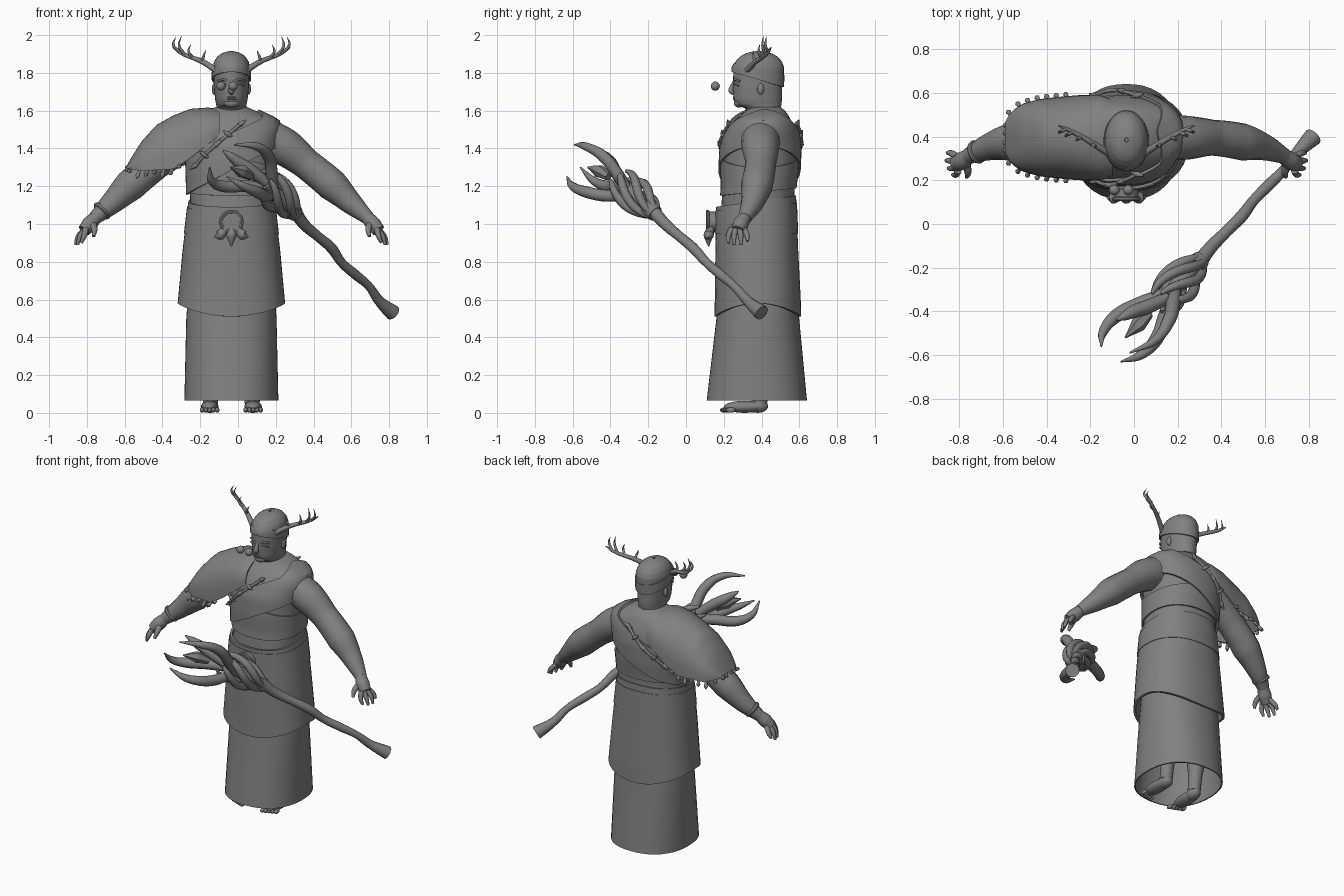
import bpy, bmesh
from math import sin, cos, pi
from mathutils import Vector

cube = bpy.data.objects.get("Cube")
if cube:
    bpy.data.objects.remove(cube, do_unlink=True)

grey = bpy.data.materials.new("stone_grey")
grey.use_nodes = True
grey.diffuse_color = (.22, .22, .22, 1)
grey.node_tree.nodes["Principled BSDF"].inputs["Base Color"].default_value = grey.diffuse_color
MID = -.035          # x of the figure's own centre plane
parts = []


def finish(obj, name):
    obj.name = obj.data.name = name
    obj.data.materials.clear()
    obj.data.materials.append(grey)
    parts.append(obj)
    return obj


def surface(name, point, across, along, closed=True, caps=False, thick=0):
    """Grid of faces from point(u, t); u runs across the section, t along it."""
    bm = bmesh.new()
    columns = across if closed else across + 1
    rows = [[bm.verts.new(point(i / across, j / along)) for i in range(columns)]
            for j in range(along + 1)]
    for low, high in zip(rows, rows[1:]):
        for i in range(across):
            k = (i + 1) % columns
            bm.faces.new((low[i], low[k], high[k], high[i]))
    if caps:
        bm.faces.new(rows[0])
        bm.faces.new(rows[-1])
    bmesh.ops.recalc_face_normals(bm, faces=bm.faces)
    mesh = bpy.data.meshes.new(name)
    bm.to_mesh(mesh)
    bm.free()
    obj = bpy.data.objects.new(name, mesh)
    bpy.context.collection.objects.link(obj)
    if thick:
        mod = obj.modifiers.new("thickness", "SOLIDIFY")
        mod.thickness, mod.offset = thick, 0
    return finish(obj, name)


def tube(name, points, radii, sides=3):
    """Smooth tapering tube through the points."""
    curve = bpy.data.curves.new(name, "CURVE")
    curve.dimensions = "3D"
    curve.bevel_depth, curve.bevel_resolution = 1, sides
    curve.resolution_u, curve.use_fill_caps = 6, True
    spline = curve.splines.new("BEZIER")
    spline.bezier_points.add(len(points) - 1)
    for i, (knot, co) in enumerate(zip(spline.bezier_points, points)):
        knot.co = co
        knot.radius = radii[min(i, len(radii) - 1)]
        knot.handle_left_type = knot.handle_right_type = "AUTO"
    obj = bpy.data.objects.new(name, curve)
    bpy.context.collection.objects.link(obj)
    bpy.ops.object.select_all(action="DESELECT")
    obj.select_set(True)
    bpy.context.view_layer.objects.active = obj
    bpy.ops.object.convert(target="MESH")
    return finish(bpy.context.object, name)


def ball(name, centre, size):
    bpy.ops.mesh.primitive_uv_sphere_add(segments=16, ring_count=10, location=centre)
    bpy.context.object.scale = size
    return finish(bpy.context.object, name)


def table(rows):
    """Linear lookup of the values that follow the first column."""
    def look(key):
        key = min(max(key, rows[0][0]), rows[-1][0])
        for a, b in zip(rows, rows[1:]):
            if key <= b[0]:
                f = (key - a[0]) / (b[0] - a[0])
                return [p + (q - p) * f for p, q in zip(a[1:], b[1:])]
    return look


def around(shape, u, z, grow=0, power=2.3):
    """Point on a body section (rx, ry, centre y) at height z."""
    rx, ry, cy = shape(z)
    a = 2 * pi * u
    soft = (abs(cos(a)) ** power + abs(sin(a)) ** power) ** (-1 / power)
    return Vector((MID + (rx + grow) * cos(a) * soft, cy + (ry + grow) * sin(a) * soft, z))


def shell(name, shape, low, high, grow=0, across=40, along=16, power=2.3, **extra):
    """Band round a body shape; low and high are functions of u."""
    def point(u, t):
        return around(shape, u, low(u) + (high(u) - low(u)) * t, grow, power)
    return surface(name, point, across, along, **extra)


def wave(base, side=0, back=0):
    return lambda u: base + side * cos(2 * pi * u) + back * sin(2 * pi * u)


def both(side, points):
    return [Vector((MID + side * (x - MID), y, z)) for x, y, z in points]


# Skirts, belt and torso
under = table([(.06, .245, .262, .375), (.5, .235, .215, .38), (.7, .22, .2, .38)])
over = table([(.5, .285, .222, .38), (.6, .275, .22, .38), (.85, .252, .212, .375),
              (1.1, .223, .205, .372), (1.17, .213, .2, .375)])
torso = table([(1, .215, .195, .375), (1.2, .22, .19, .385), (1.3, .223, .198, .39), (1.42, .23, .196, .395),
               (1.5, .245, .172, .405), (1.55, .235, .145, .41), (1.59, .15, .115, .42), (1.62, .08, .08, .42)])
shell("underskirt", under, wave(.065), wave(.7), thick=.008)
shell("overskirt", over, lambda u: .51 + .07 * cos(2 * pi * u) ** 2, wave(1.12, back=.03), thick=.015)
shell("belt", over, wave(.95), wave(1.09, back=.02), grow=.006, along=4, thick=.01)
shell("torso", torso, wave(1), wave(1.62), along=28, caps=True)
shell("chest_wrap", torso, wave(1.17, back=.02), wave(1.36, -.06), grow=.006, thick=.01)
shell("shoulder_sash", torso, wave(1.285, .13), wave(1.48, .12), grow=.014, along=10, thick=.014)

# Belt ornament: round buckle, rim and three hanging leaves
bpy.ops.mesh.primitive_cylinder_add(vertices=10, radius=.055, depth=.05,
                                    location=(MID, .135, 1.01), rotation=(pi / 2, 0, 0))
finish(bpy.context.object, "buckle")
bpy.ops.mesh.primitive_torus_add(major_segments=20, minor_segments=8, major_radius=.055, minor_radius=.01,
                                 location=(MID, .115, 1.01), rotation=(pi / 2, 0, 0))
finish(bpy.context.object, "buckle_rim")
for dx, tip in ((-.09, .93), (0, .88), (.09, .93)):
    tube("buckle_leaf", [(MID + dx * .3, .13, .98), (MID + dx * .7, .12, .94), (MID + dx, .12, tip)],
         [.02, .028, .003])

# Head, cap and headband
head = table([(1.54, .095, .095, .42), (1.59, .082, .088, .415), (1.615, .078, .095, .405),
              (1.63, .08, .12, .385), (1.66, .086, .128, .38), (1.72, .092, .13, .378), (1.78, .094, .13, .38),
              (1.83, .092, .13, .382), (1.86, .084, .115, .385), (1.885, .068, .092, .385),
              (1.9, .048, .066, .385), (1.91, .02, .03, .385), (1.913, .004, .005, .385)])
shell("head", head, wave(1.54), wave(1.905), across=32, along=40, power=2, caps=True)
shell("cap", head, wave(1.775, back=-.035), wave(1.913), grow=.004, across=32, along=24, power=2, thick=.006)
shell("headband", head, wave(1.765, back=-.04), wave(1.82, back=-.03), grow=.007,
      across=32, along=4, power=2, thick=.008)
tube("nose", [(MID, .262, 1.765), (MID, .246, 1.73), (MID, .24, 1.705), (MID, .262, 1.69)],
     [.008, .012, .016, .01])
for z in (1.661, 1.671):
    ball("lip", (MID, .258, z), (.024, .01, .006))
ball("chin", (MID, .28, 1.64), (.04, .026, .024))
for side in (-1, 1):
    ball("eyeball", (-.058 + side * .032, .155, 1.73), (.024,) * 3)
    ball("ear", (MID + side * .092, .395, 1.715), (.012, .018, .03))
    tube("eyebrow", both(side, [(-.018, .256, 1.757), (.01, .262, 1.764), (.035, .283, 1.756)]), [.006])
    tube("eyelid", both(side, [(-.015, .258, 1.735), (.01, .261, 1.742), (.03, .278, 1.732)]), [.005])

    # Antlers
    beam = [(.04, .32, 1.81), (.12, .37, 1.86), (.17, .4, 1.88), (.21, .42, 1.895),
            (.24, .435, 1.91), (.275, .45, 1.935)]
    tube("antler_beam", both(side, beam), [.017, .014, .012, .011, .009, .003])
    for root, dx, rise in zip(beam[1:], (-.02, .01, .02, .02), (.06, .07, .1, .08)):
        x, y, z = root
        tine = [root, (x + dx + .012, y - .015, z + rise / 2), (x + dx, y - .01, z + rise)]
        tube("antler_tine", both(side, tine), [.009, .007, .001])

    # Arms and hands
    arm = [(.14, .395, 1.46), (.25, .395, 1.405), (.36, .395, 1.32), (.5, .375, 1.205),
           (.6, .35, 1.11), (.69, .31, 1.03)]
    tube("arm", both(side, arm), [.105, .1, .082, .085, .06, .036], 6)
    tube("palm", both(side, [(.68, .315, 1.04), (.715, .29, 1), (.745, .275, .965)]), [.034, .042, .035], 5)
    for y, x, tip in ((.325, .785, .91), (.29, .79, .89), (.255, .78, .89), (.225, .76, .9)):
        knuckle = (.735, .275 + (y - .275) * .6, .975)
        tube("finger", both(side, [knuckle, (x - .015, y, .935), (x, y, tip)]), [.017, .014, .008])
    tube("thumb", both(side, [(.7, .28, 1), (.69, .235, .97), (.695, .215, .935)]), [.022, .016, .009])

    # Legs, feet and toes
    x = MID + side * .11
    tube("leg", [(x, .4, .65), (x, .41, .35), (x, .4, .14), (x, .39, .05)], [.085, .07, .042, .04], 5)
    ball("heel", (x, .38, .036), (.04, .055, .036))
    ball("foot", (x + side * .005, .31, .032), (.047, .11, .032))
    for i in range(5):
        ball("toe", (x + side * (i * .02 - .035), .205 + i * .008, .015), (.012, .025, .014))

# Bracelet
bpy.ops.mesh.primitive_torus_add(major_segments=20, minor_segments=8, major_radius=.043, minor_radius=.013,
                                 location=(-.72, .33, 1.07))
bracelet = finish(bpy.context.object, "bracelet")
bracelet.rotation_euler = Vector((-.7, -.3, -.65)).to_track_quat("Z", "Y").to_euler()

# Shoulder cape: half width, lower edge and crest by distance along the arm
cape_shape = table([(.1, .17, 1.47, 1.6), (.15, .19, 1.43, 1.612), (.25, .19, 1.35, 1.605),
                    (.34, .182, 1.29, 1.57), (.43, .172, 1.285, 1.52), (.51, .15, 1.28, 1.43),
                    (.56, .115, 1.29, 1.35), (.585, .07, 1.295, 1.305)])


def cape_point(u, t):
    reach = .1 + .485 * t
    half, low, crest = cape_shape(reach)
    return Vector((-reach, .395 - half * cos(pi * u), low + (crest - low) * sin(pi * u) ** .75))


surface("shoulder_cape", cape_point, 24, 24, closed=False, thick=.01)
for i in range(7):
    for u in (0, 1):
        top = cape_point(u, .42 + i * .09)
        out = Vector((-.01, .014 * (2 * u - 1), -.012 - .008 * (i % 3)))
        tube("cape_tassel", [top, top + out, top + out * 1.5], [.007, .012, .002])
for i in range(4):
    ball("cape_bead", cape_point(.2 + i * .2, 1) - Vector((.004, 0, .01)), (.01, .012, .015))

# Cape cord with toggles, front and back
for name, facing in (("front", -1), ("back", 1)):
    cord = [around(torso, facing * (.22 + .04 * i), 1.53 - i * .055, .026) for i in range(5)]
    tube(name + "_cord", cord, [.009])
    for i, knot in enumerate(cord):
        swing = Vector((.028 * (-1) ** i, .008 * facing, .02))
        tube(name + "_toggle", [knot - swing, knot, knot + swing], [.004, .014, .004])

# Staff: shaft, collar and twisted root strands
foot, neck = Vector((.82, .4, .53)), Vector((.29, -.18, 1.07))
axis = (neck - foot).normalized()
side_a = axis.orthogonal().normalized()
side_b = axis.cross(side_a)
shaft = [foot + (neck - foot) * i / 8 + side_a * .009 * sin(i * 2.1) for i in range(9)]
tube("staff_shaft", shaft, [.042, .027, .022, .026, .024, .028, .026, .03, .036], 4)
tube("staff_collar", [neck - axis * .03, neck, neck + axis * .03], [.042, .049, .054], 5)
tube("staff_core", [neck, neck + axis * .12, neck + axis * .25], [.035, .04, .03])
for k in range(6):
    strand = []
    for i in range(8):
        turn = k * pi / 3 + i * .3
        spread = .028 + .05 * sin(i * pi / 9)
        strand.append(neck + axis * (i * .045 - .02) + (side_a * cos(turn) + side_b * sin(turn)) * spread)
    tube("root_strand", strand, [.014, .02, .023, .024, .024, .022, .018, .008])
claws = {
    "upper_claw": [(.19, -.3, 1.16), (.18, -.36, 1.26), (.16, -.44, 1.36), (.1, -.53, 1.41), (-.02, -.59, 1.42)],
    "outer_claw": [(.14, -.32, 1.19), (.04, -.36, 1.2), (-.08, -.42, 1.2), (-.14, -.49, 1.23), (-.15, -.56, 1.3)],
    "lower_claw": [(.17, -.32, 1.15), (.14, -.43, 1.15), (.1, -.53, 1.17), (.03, -.6, 1.2), (-.06, -.63, 1.25)],
    "inner_claw": [(.15, -.34, 1.22), (.06, -.38, 1.29), (0, -.4, 1.33), (-.04, -.42, 1.36), (-.08, -.44, 1.39)],
}
for name, path in claws.items():
    tube(name, path, [.028, .033, .031, .022, .004])
tube("staff_crystal", [(.07, -.41, 1.25), (.02, -.46, 1.28), (-.04, -.52, 1.3)], [.022, .036, .004], 1)

# Apply thickness, then smooth shading with crisp edges
bpy.ops.object.select_all(action="DESELECT")
for obj in parts:
    obj.select_set(True)
bpy.context.view_layer.objects.active = parts[0]
bpy.ops.object.convert(target="MESH")
bpy.ops.object.shade_smooth_by_angle(angle=.7)
